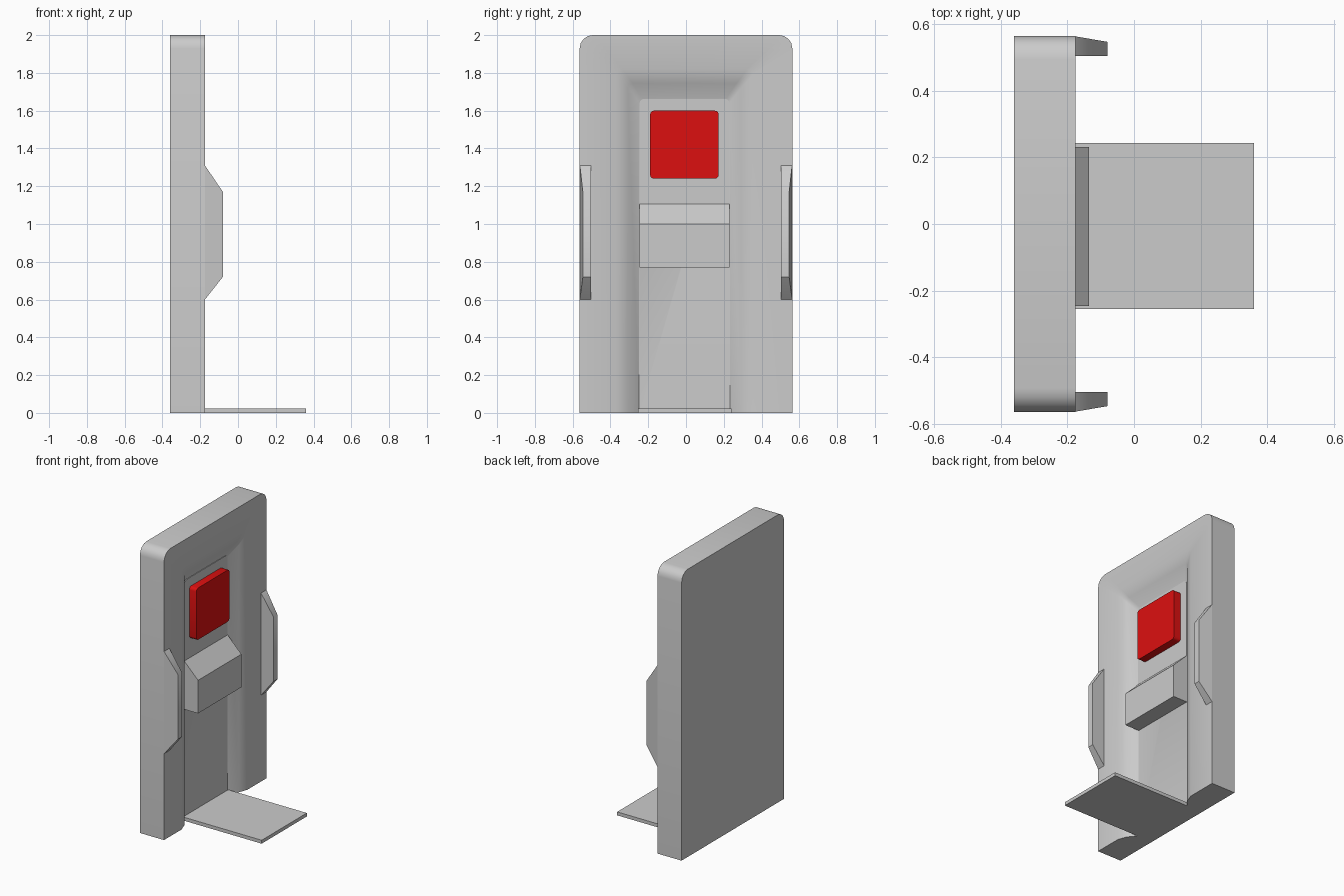
import bpy, bmesh, math

if "Cube" in bpy.data.objects:
    bpy.data.objects.remove(bpy.data.objects["Cube"], do_unlink=True)


def material(name, color):
    m = bpy.data.materials.new(name)
    m.use_nodes = True
    m.diffuse_color = color
    m.node_tree.nodes["Principled BSDF"].inputs["Base Color"].default_value = color
    return m


GREY = material("light grey plastic", (0.6, 0.6, 0.6, 1))
RED = material("red button", (0.72, 0.005, 0.005, 1))


def finish(name, bm, mat):
    bmesh.ops.recalc_face_normals(bm, faces=bm.faces)
    mesh = bpy.data.meshes.new(name)
    bm.to_mesh(mesh)
    bm.free()
    mesh.materials.append(mat)
    ob = bpy.data.objects.new(name, mesh)
    bpy.context.collection.objects.link(ob)
    bpy.ops.object.select_all(action='DESELECT')
    ob.select_set(True)
    bpy.context.view_layer.objects.active = ob
    bpy.ops.object.shade_smooth_by_angle(angle=math.radians(35))
    return ob


def arch(bm, x, half, top, r, yc=0.0, steps=4):
    """Open path in the yz plane: up one side, over rounded corners, down the other."""
    right = []
    for i in range(steps + 1):
        a = math.pi / 2 * i / steps
        right.append((half - r + r * math.cos(a), top - r + r * math.sin(a)))
    right = [(half, 0.0)] + right
    path = right + [(-y, z) for y, z in reversed(right)]
    return [bm.verts.new((x, yc + y, z)) for y, z in path]


def prism(name, profile, axis, lo, hi, mat):
    """Extrude a 2D profile along x (profile yz) or y (profile xz)."""
    bm = bmesh.new()
    place = (lambda a, b, t: (t, a, b)) if axis == 'x' else (lambda a, b, t: (a, t, b))
    ends = [[bm.verts.new(place(a, b, t)) for a, b in profile] for t in (lo, hi)]
    for e in ends:
        bm.faces.new(e)
    n = len(profile)
    for i in range(n):
        j = (i + 1) % n
        bm.faces.new((ends[0][i], ends[0][j], ends[1][j], ends[1][i]))
    return finish(name, bm, mat)


def rounded_rect(y0, y1, z0, z1, r, steps=3):
    pts = []
    corners = [(y1 - r, z1 - r), (y0 + r, z1 - r), (y0 + r, z0 + r), (y1 - r, z0 + r)]
    for k, (cy, cz) in enumerate(corners):
        for i in range(steps + 1):
            a = math.pi / 2 * (k + i / steps)
            pts.append((cy + r * math.cos(a), cz + r * math.sin(a)))
    return pts


BACK, FRONT, FLOOR = -0.36, -0.175, -0.245

# Body: nested arches from the back outline to the floor of the open channel
bm = bmesh.new()
rings = [
    arch(bm, BACK, 0.563, 2.0, 0.07),
    arch(bm, FRONT, 0.563, 2.0, 0.07),
    arch(bm, FRONT, 0.36, 1.82, 0.03, -0.008),
    arch(bm, -0.197, 0.30, 1.745, 0.025, -0.008),
    arch(bm, FLOOR, 0.24, 1.665, 0.02, -0.008),
]
for a, b in zip(rings, rings[1:]):
    for i in range(len(a) - 1):
        bm.faces.new((a[i], a[i + 1], b[i + 1], b[i]))
bm.faces.new(rings[0])
bm.faces.new(rings[-1])
bm.faces.new([r[0] for r in rings] + [r[-1] for r in reversed(rings)])
finish("body", bm, GREY)

# Backing plate, button, spout and tray in the channel
prism("backing_plate", rounded_rect(-0.246, 0.23, 1.0, 1.663, 0.025), 'x',
      FLOOR - 0.01, FLOOR + 0.004, GREY)
prism("button", rounded_rect(-0.19, 0.173, 1.24, 1.60, 0.02), 'x',
      FLOOR - 0.01, -0.187, RED)
prism("spout", [(FLOOR - 0.01, 0.77), (-0.135, 0.77), (-0.135, 1.0),
                (FLOOR, 1.11), (FLOOR - 0.01, 1.11)], 'y', -0.246, 0.23, GREY)
prism("tray", [(FLOOR - 0.01, 0.0), (0.36, 0.0), (0.36, 0.024),
               (FLOOR - 0.01, 0.024)], 'y', -0.254, 0.242, GREY)

# Side grips: trapezoid plates whose outer face leans in toward the front
for side, name in ((1, "left_grip"), (-1, "right_grip")):
    grip = prism(name, [(-0.185, 0.59), (FRONT, 0.60), (-0.08, 0.72),
                        (-0.08, 1.17), (FRONT, 1.31), (-0.185, 1.32)],
                 'y', 0.503, 0.562, GREY)
    for v in grip.data.vertices:
        if v.co.x > -0.1 and v.co.y > 0.55:
            v.co.y = 0.546
        v.co.y *= side
    if side < 0:
        grip.data.flip_normals()
